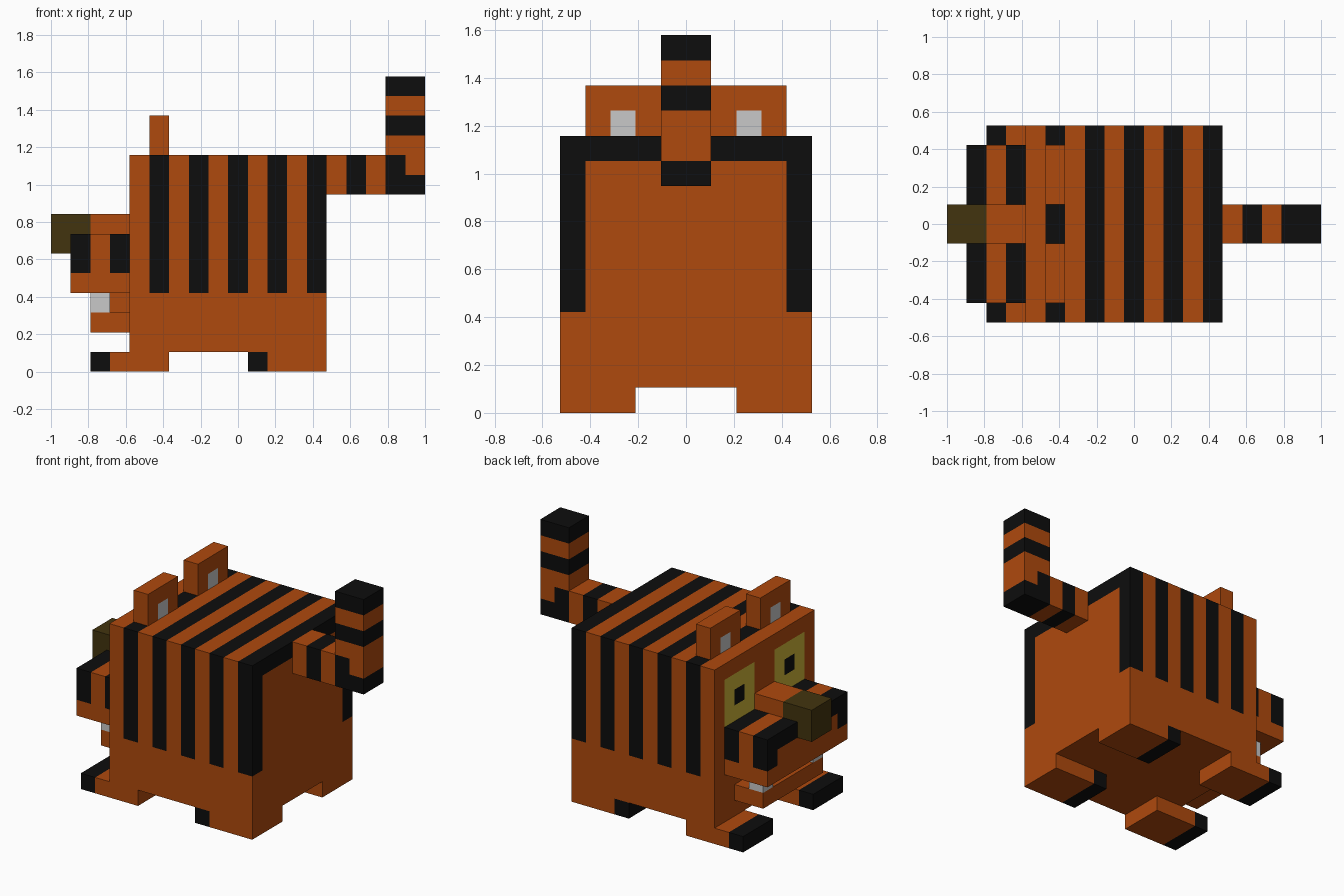
import bpy
import bmesh
from mathutils import Vector

if "Cube" in bpy.data.objects:
    bpy.data.objects.remove(bpy.data.objects["Cube"])

U = 2 / 19  # one block unit; the model is 19 units long

COLOURS = [
    ("orange", (0.43, 0.067, 0.004)),
    ("black", (0.004, 0.004, 0.004)),
    ("yellow", (0.62, 0.46, 0.04)),
    ("white", (0.58, 0.58, 0.58)),
    ("dark_olive", (0.055, 0.034, 0.0045)),
]
MATS = []
for label, rgb in COLOURS:
    m = bpy.data.materials.new(label)
    m.diffuse_color = (*rgb, 1)
    m.use_nodes = True
    m.node_tree.nodes["Principled BSDF"].inputs["Base Color"].default_value = m.diffuse_color
    MATS.append(m)
ORANGE, BLACK, YELLOW, WHITE, OLIVE = range(5)


def block(name, lo, hi, rule=lambda p: ORANGE):
    """Box on the unit grid; each unit face is coloured by the cell behind it."""
    bm = bmesh.new()
    for axis in range(3):
        a, b = (axis + 1) % 3, (axis + 2) % 3
        for side, end in ((-1, lo[axis]), (1, hi[axis])):
            for i in range(lo[a], hi[a]):
                for j in range(lo[b], hi[b]):
                    verts = []
                    for da, db in ((0, 0), (1, 0), (1, 1), (0, 1))[::side]:
                        c = Vector()
                        c[axis], c[a], c[b] = end, i + da, j + db
                        verts.append(bm.verts.new(((c.x - 9.5) * U, c.y * U, c.z * U)))
                    cell = Vector()
                    cell[axis], cell[a], cell[b] = end - side * 0.5, i + 0.5, j + 0.5
                    bm.faces.new(verts).material_index = rule(cell)
    bmesh.ops.remove_doubles(bm, verts=bm.verts, dist=U * 0.01)
    me = bpy.data.meshes.new(name)
    bm.to_mesh(me)
    bm.free()
    for m in MATS:
        me.materials.append(m)
    ob = bpy.data.objects.new(name, me)
    bpy.context.collection.objects.link(ob)
    return ob


def pair(name, lo, hi, rule):
    """A block on the +y side and its mirror on the -y side."""
    block(name + "_left", lo, hi, rule)
    block(name + "_right", (lo[0], -hi[1], lo[2]), (hi[0], -lo[1], hi[2]), rule)


# Body with hoop stripes and eyes on the face
def body_rule(p):
    y = abs(p.y)
    if p.x < 5 and 1 < y < 4 and 7 < p.z < 10:
        return BLACK if 2 < y < 3 and 8 < p.z < 9 else YELLOW
    hoop = p.z > 4 and (y > 4 or p.z > 10)
    return BLACK if hoop and int(p.x) % 2 else ORANGE


block("body", (4, -5, 1), (14, 5, 11), body_rule)


# Muzzle, nose bridge and nose
def muzzle_rule(p):
    hoop = p.z > 5 and (abs(p.y) > 3 or p.z > 6)
    return BLACK if hoop and int(p.x) % 2 else ORANGE


block("muzzle", (1, -4, 4), (4, 4, 7), muzzle_rule)
block("nose_bridge", (2, -1, 6), (4, 1, 8))
block("nose", (0, -1, 6), (2, 1, 8), lambda p: OLIVE)

# Lower jaw, mouth and teeth
block("jaw", (2, -3, 2), (4, 3, 3))
block("mouth", (3, -2, 3), (4, 2, 4))
pair("tooth", (2, 2, 3), (3, 3, 4), lambda p: WHITE)

# Ears with a pale inner patch
pair("ear", (5, 1, 11), (6, 4, 13),
     lambda p: WHITE if 2 < abs(p.y) < 3 and p.z < 12 else ORANGE)

# Feet with black toes
for name, x in (("front_foot", 2), ("back_foot", 10)):
    pair(name, (x, 2, 0), (x + 4, 5, 1),
         lambda p, x=x: BLACK if p.x < x + 1 else ORANGE)


# Tail: level part, then upright part, both banded
def tail_rule(p):
    if p.x > 18:
        return BLACK if p.z < 10 else ORANGE
    return BLACK if int(p.x) % 2 else ORANGE


block("tail_base", (14, -1, 9), (19, 1, 11), tail_rule)
block("tail_tip", (17, -1, 11), (19, 1, 15),
      lambda p: ORANGE if int(p.z) % 2 else BLACK)
